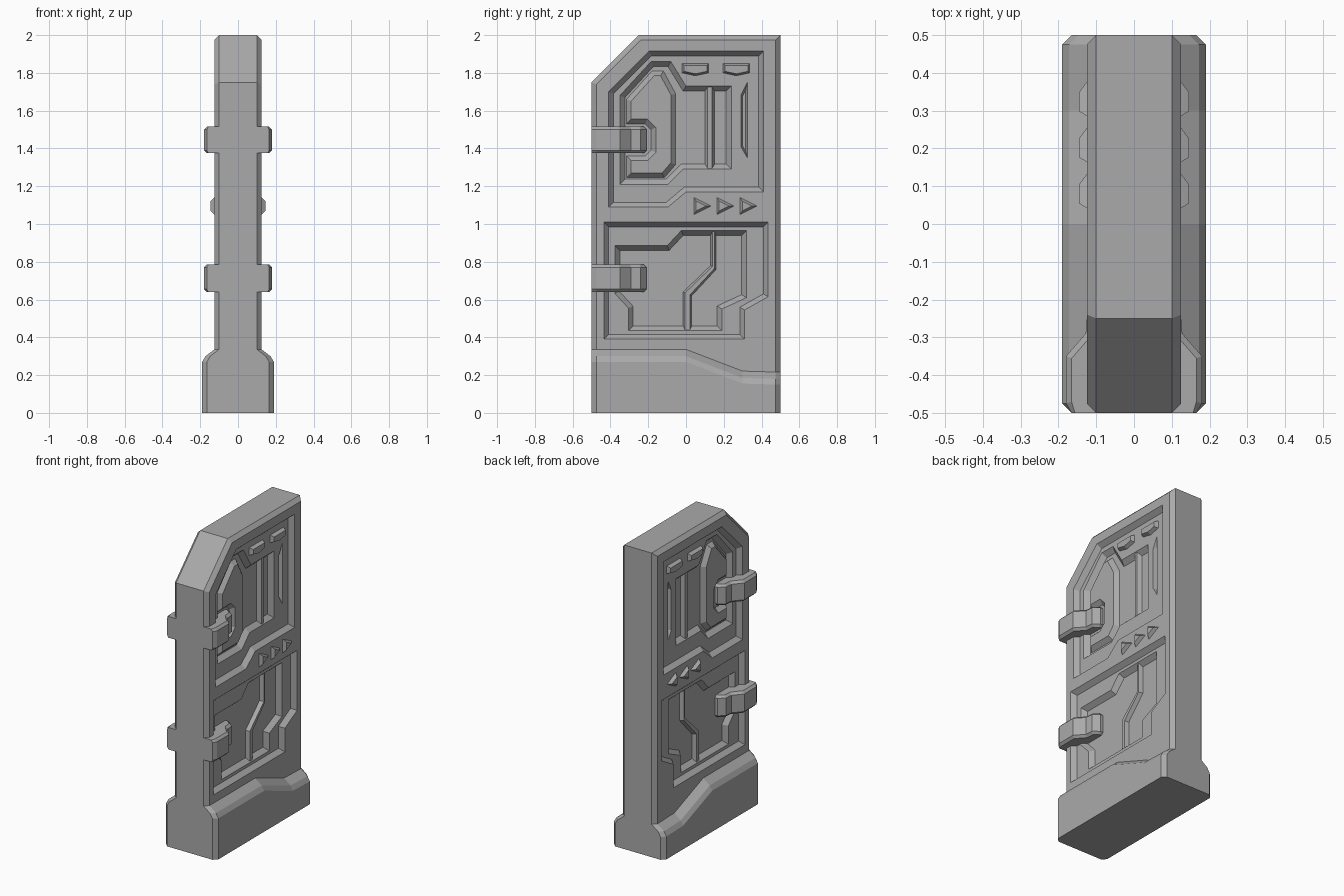
import bpy, bmesh
from mathutils import Vector

old = bpy.data.objects.get("Cube")
if old:
    bpy.data.objects.remove(old, do_unlink=True)

GREY = (0.4, 0.4, 0.4, 1)
metal = bpy.data.materials.new("grey metal")
metal.use_nodes = True
metal.diffuse_color = GREY
metal.node_tree.nodes["Principled BSDF"].inputs["Base Color"].default_value = GREY

FACE, FLOOR, DEEP = 0.125, 0.095, 0.065


def loft(name, loops):
    """Closed solid through equal-length loops of 3D points."""
    bm = bmesh.new()
    rings = [[bm.verts.new(p) for p in loop] for loop in loops]
    n = len(rings[0])
    for a, b in zip(rings, rings[1:]):
        for i in range(n):
            j = (i + 1) % n
            bm.faces.new((a[i], a[j], b[j], b[i]))
    bm.faces.new(rings[0])
    bm.faces.new(rings[-1])
    bmesh.ops.recalc_face_normals(bm, faces=bm.faces[:])
    mesh = bpy.data.meshes.new(name)
    bm.to_mesh(mesh)
    bm.free()
    mesh.materials.append(metal)
    ob = bpy.data.objects.new(name, mesh)
    bpy.context.collection.objects.link(ob)
    return ob


def inset(points, d):
    """Mitred inward offset of a 2D outline."""
    pts = [Vector(p) for p in points]
    n = len(pts)
    area = sum(pts[i - 1].cross(pts[i]) for i in range(n))
    turn = 1 if area > 0 else -1
    out = []
    for i, p in enumerate(pts):
        e1 = (p - pts[i - 1]).normalized()
        e2 = (pts[(i + 1) % n] - p).normalized()
        n1 = Vector((-e1.y, e1.x)) * turn
        n2 = Vector((-e2.y, e2.x)) * turn
        out.append(p + (n1 + n2) * (d / (1 + n1.dot(n2))))
    return out


def solid(name, outline, levels, side=1):
    """Outline in y-z, stacked along x with an inset at every level."""
    return loft(name, [[(side * x, p[0], p[1]) for p in inset(outline, d)] for x, d in levels])


def box(y0, y1, z0, z1):
    return [(y0, z0), (y1, z0), (y1, z1), (y0, z1)]


# Door slab with chamfered rim
door = solid("door_slab", [(-.5, .02), (.5, .02), (.5, 2), (-.25, 2), (-.5, 1.75)],
             [(-FACE, .025), (-.1, 0), (.1, 0), (FACE, .025)])

# Recess outlines
upper_panel = [(-.41, 1.09), (-.095, 1.09), (0, 1.17), (.41, 1.17), (.41, 1.915),
               (-.195, 1.915), (-.41, 1.70)]
upper_well = [(-.35, 1.21), (-.095, 1.21), (-.015, 1.29), (.24, 1.29), (.24, 1.73),
              (0, 1.73), (-.08, 1.86), (-.185, 1.86), (-.35, 1.68)]
lower_panel = [(-.435, .39), (.31, .39), (.31, .545), (.435, .615), (.435, 1.01), (-.435, 1.01)]
lower_well = [(-.305, .435), (.19, .435), (.19, .55), (.32, .61), (.32, .965), (-.025, .965),
              (-.1, .885), (-.375, .885), (-.375, .63), (-.305, .555)]
slot = [(.29, 1.41), (.325, 1.35), (.325, 1.75), (.29, 1.68)]
cuts = [(upper_panel, FACE, FLOOR, .025), (lower_panel, FACE, FLOOR, .025),
        (upper_well, FLOOR, DEEP, .027), (lower_well, FLOOR, DEEP, .025),
        (slot, FLOOR, DEEP, .01)]

# Cut the stepped recesses on both sides
for side in (1, -1):
    for outline, top, floor, slope in cuts:
        cutter = solid("cutter", outline, [(top + .03, 0), (top, 0), (floor, slope)], side)
        cutter.hide_render = True
        mod = door.modifiers.new("recess", "BOOLEAN")
        mod.operation = "DIFFERENCE"
        mod.solver = "EXACT"
        mod.object = cutter
        bpy.context.view_layer.objects.active = door
        bpy.ops.object.modifier_apply(modifier=mod.name)
        bpy.data.objects.remove(cutter, do_unlink=True)

# Raised details inside the recesses
window = [(-.315, 1.245), (-.115, 1.245), (-.055, 1.315), (-.055, 1.69), (-.12, 1.81),
          (-.18, 1.81), (-.315, 1.66), (-.315, 1.53), (-.215, 1.53), (-.185, 1.50),
          (-.185, 1.39), (-.215, 1.36), (-.315, 1.36)]
strip = [(.13, .97), (.13, .78), (-.015, .64), (-.015, .43),
         (.03, .43), (.03, .62), (.16, .76), (.16, .97)]

for side, label in ((1, "left"), (-1, "right")):
    solid("window_plate_" + label, window, [(.06, 0), (DEEP, 0), (.092, .025)], side)
    solid("upper_rib_" + label, box(.1, .152, 1.28, 1.74), [(.06, 0), (DEEP, 0), (.09, .015)], side)
    solid("lower_strip_" + label, strip, [(.06, 0), (DEEP, 0), (.09, .01)], side)
    for i in range(2):
        y = -.02 + .217 * i
        tab = [(y, 1.85), (y, 1.80), (y + .07, 1.785), (y + .14, 1.80), (y + .14, 1.85)]
        solid(f"tab_{label}_{i}", tab, [(.09, 0), (FLOOR, 0), (.118, .01)], side)
    for i in range(3):
        y = .042 + .122 * i
        arrow = [(y, 1.05), (y + .09, 1.095), (y, 1.14)]
        solid(f"arrow_{label}_{i}", arrow, [(.11, 0), (FACE, 0), (.145, .012)], side)

    # Clamps wrapping the front edge
    clamp = [(.04, -.5), (.165, -.5), (.18, -.475), (.18, -.35), (.128, -.29),
             (.124, -.24), (.085, -.208), (.04, -.208)]
    for place, z0, z1 in (("upper", 1.375, 1.515), ("lower", .64, .785)):
        loops = []
        for z, d in ((z0, .015), (z0 + .015, 0), (z1 - .015, 0), (z1, .015)):
            loops.append([(side * p.x, -.5 if p.y < -.48 else p.y, z) for p in inset(clamp, d)])
        loft(f"{place}_clamp_{label}", loops)

# Base skirt, stepping down toward the back
rings = []
for y, h, trim in ((-.5, .34, .025), (-.475, .34, 0), (0, .34, 0),
                   (.3, .225, 0), (.475, .22, 0), (.5, .22, .025)):
    half = [(.19 - trim, 0), (.19 - trim, h - .07), (.172 - trim, h - .04), (.12 - trim, h)]
    rings.append([(x, y, z) for x, z in half] + [(-x, y, z) for x, z in reversed(half)])
loft("base_skirt", rings)
